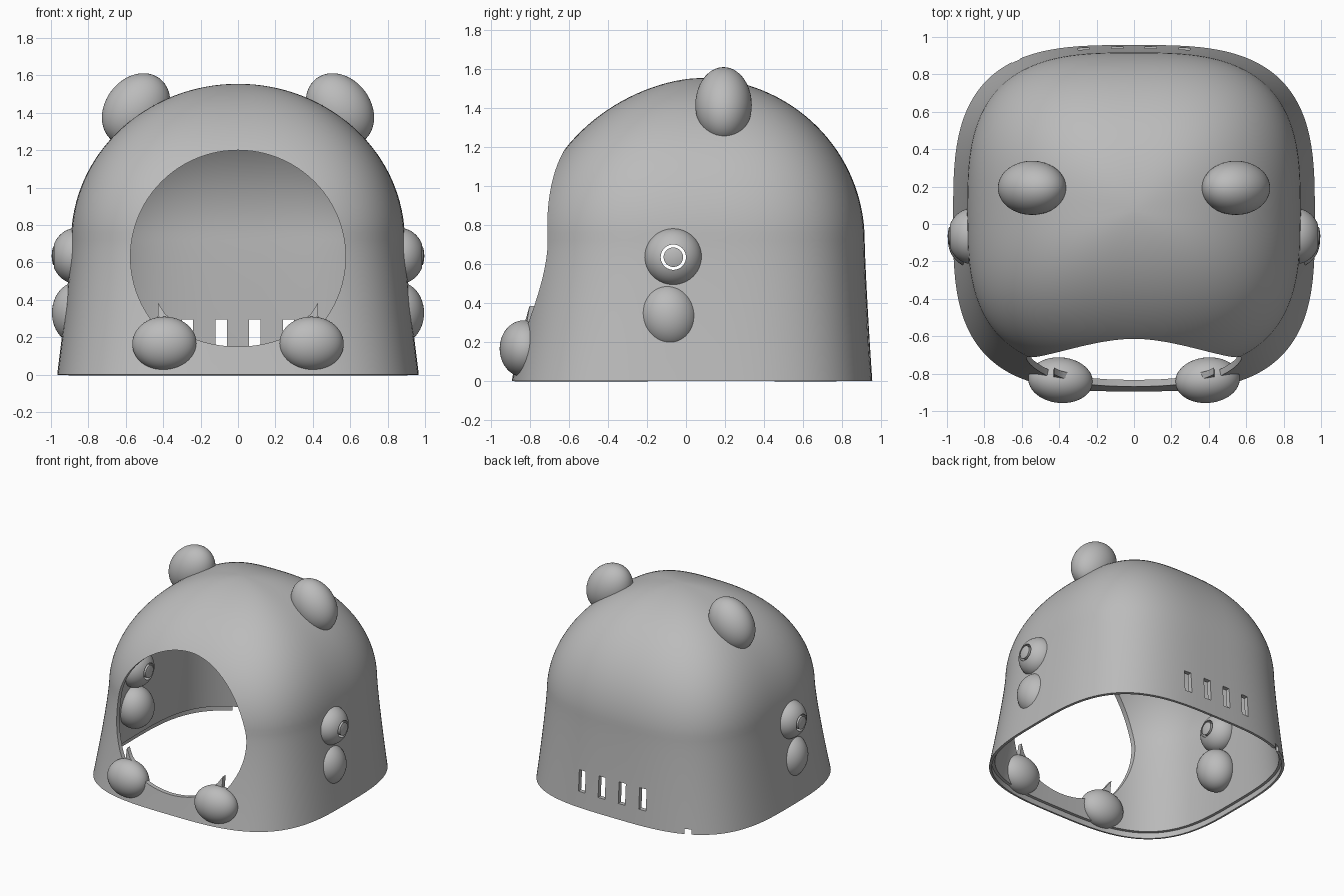
import bpy, bmesh, math
from mathutils import Matrix

cube = bpy.data.objects.get("Cube")
if cube:
    bpy.data.objects.remove(cube, do_unlink=True)

grey = bpy.data.materials.new("plain_grey")
grey.use_nodes = True
grey.diffuse_color = (0.5, 0.5, 0.5, 1)
grey.node_tree.nodes["Principled BSDF"].inputs["Base Color"].default_value = (0.5, 0.5, 0.5, 1)


def finish(name, bm):
    bmesh.ops.recalc_face_normals(bm, faces=bm.faces)
    mesh = bpy.data.meshes.new(name)
    bm.to_mesh(mesh)
    bm.free()
    mesh.materials.append(grey)
    obj = bpy.data.objects.new(name, mesh)
    bpy.context.collection.objects.link(obj)
    return obj


def activate(obj):
    bpy.ops.object.select_all(action='DESELECT')
    obj.select_set(True)
    bpy.context.view_layer.objects.active = obj


def smooth(obj, angle=35):
    activate(obj)
    bpy.ops.object.shade_smooth_by_angle(angle=math.radians(angle))


def ellipsoid(name, centre, radii, axis='Y', tilt=0):
    bm = bmesh.new()
    m = (Matrix.Translation(centre) @ Matrix.Rotation(math.radians(tilt), 4, axis)
         @ Matrix.Diagonal((*radii, 1)))
    bmesh.ops.create_uvsphere(bm, u_segments=48, v_segments=24, radius=1, matrix=m)
    smooth(finish(name, bm))


def prism(name, points, shift):
    """Extrude a flat outline by a vector."""
    bm = bmesh.new()
    face = bm.faces.new([bm.verts.new(p) for p in points])
    new = bmesh.ops.extrude_face_region(bm, geom=[face])["geom"]
    bmesh.ops.translate(bm, vec=shift,
                        verts=[v for v in new if isinstance(v, bmesh.types.BMVert)])
    return finish(name, bm)


def box(name, centre, size, turn=0):
    bm = bmesh.new()
    m = (Matrix.Translation(centre) @ Matrix.Rotation(math.radians(turn), 4, 'Z')
         @ Matrix.Diagonal((*size, 1)))
    bmesh.ops.create_cube(bm, size=1, matrix=m)
    return finish(name, bm)


def lathe_x(name, profile, centre):
    """Spin (x, radius) points round an axis parallel to x."""
    bm = bmesh.new()
    verts = [bm.verts.new((x, r, 0)) for x, r in profile]
    edges = [bm.edges.new((a, b)) for a, b in zip(verts, verts[1:] + verts[:1])]
    bmesh.ops.spin(bm, geom=verts + edges, cent=(0, 0, 0), axis=(1, 0, 0),
                   angle=math.tau, steps=48)
    bmesh.ops.remove_doubles(bm, verts=bm.verts, dist=1e-5)
    bmesh.ops.translate(bm, vec=centre, verts=bm.verts)
    smooth(finish(name, bm))


# Shell: rounded-square rings, a flared skirt under an elliptical dome
EQUATOR, TOP, SEG = 0.72, 1.555, 128


def power(v, n):
    return math.copysign(abs(v) ** (2 / n), v)


def ring(z, inset=0):
    """Rounded-square outline of the shell at height z."""
    if z <= EQUATOR:
        t = z / EQUATOR
        s = 1 - (1 - t) ** 1.25
        rx, back, front = 0.967 - 0.075 * s, 0.927 - 0.079 * s, 0.925 - 0.063 * s
        cy, n = 0.03 + 0.04 * s, 3.2 - 0.2 * t
    else:
        t = (z - EQUATOR) / (TOP - EQUATOR)
        k = math.sqrt(1 - t * t)
        rx, back, front = 0.892 * k, 0.848 * k, 0.862 * k ** 1.15
        cy, n = 0.07, 3 - 0.15 * t
    points = []
    for i in range(SEG):
        a = math.tau * i / SEG
        ry = back if math.sin(a) > 0 else front
        points.append(((rx - inset) * power(math.cos(a), n),
                       cy + (ry - inset) * power(math.sin(a), n), z))
    return points


bm = bmesh.new()
heights = [EQUATOR * i / 16 for i in range(16)]
heights += [EQUATOR + (TOP - EQUATOR) * math.sin(math.pi / 2 * i / 32) for i in range(32)]
rows = [[bm.verts.new(p) for p in ring(z)] for z in heights]
for low, high in zip(rows, rows[1:]):
    for i in range(SEG):
        j = (i + 1) % SEG
        bm.faces.new((low[i], low[j], high[j], high[i]))
peak = bm.verts.new((0, 0.07, TOP))
for i in range(SEG):
    bm.faces.new((rows[-1][i], rows[-1][(i + 1) % SEG], peak))
shell = finish("shell", bm)
wall = shell.modifiers.new("wall", 'SOLIDIFY')
wall.thickness = 0.035
wall.offset = -1

# Face hole outline: round above, shallower below, with a tooth left on each side
half = []
for i in range(49):
    a = math.pi / 2 - math.pi * i / 48
    x = 0.575 * math.cos(a)
    if a > 0 or x > 0.43:
        half.append((x, 0.63 + 0.57 * math.sin(a)))
    elif x < 0.26:
        half.append((x, 0.63 + 0.48 * math.sin(a)))
    if a < 0 and x > 0.43:
        tooth_at = len(half)
half[tooth_at:tooth_at] = [(0.43, 0.25), (0.428, 0.385), (0.39, 0.325), (0.32, 0.27)]
outline = half + [(-x, z) for x, z in reversed(half[1:-1])]

# Openings: face hole, back vents, rim rebate and notch, ear-piece bores
cutters = [prism("face_cutter", [(x, -1.5, z) for x, z in outline], (0, 1.3, 0)),
           prism("rebate_cutter", ring(0, 0.018), (0, 0, 0.04)),
           box("notch_cutter", (-0.62, 0.86, 0), (0.05, 0.3, 0.08), 35)]
bm = bmesh.new()
bm.from_mesh(cutters[1].data)
for v in bm.verts:
    if v.co.z < 0.01:
        v.co.z = -0.05
bm.to_mesh(cutters[1].data)
bm.free()
for x in (-0.27, -0.09, 0.09, 0.27):
    cutters.append(box("vent_cutter", (x, 0.95, 0.21), (0.06, 0.4, 0.17)))
SIDE_X, SIDE_Y, SIDE_Z = 0.866, -0.065, 0.635
for side in (-1, 1):
    bm = bmesh.new()
    m = Matrix.Translation((side * 0.9, SIDE_Y, SIDE_Z)) @ Matrix.Rotation(math.pi / 2, 4, 'Y')
    bmesh.ops.create_cone(bm, cap_ends=True, segments=48, radius1=0.066, radius2=0.066,
                          depth=0.4, matrix=m)
    cutters.append(finish("bore_cutter", bm))
for c in cutters:
    c.hide_render = True
    cut = shell.modifiers.new("cut", 'BOOLEAN')
    cut.operation, cut.solver, cut.object = 'DIFFERENCE', 'EXACT', c
activate(shell)
for mod in list(shell.modifiers):
    bpy.ops.object.modifier_apply(modifier=mod.name)
for c in cutters:
    bpy.data.objects.remove(c, do_unlink=True)
smooth(shell, 30)


def arc(r0, r1):
    """Elliptical knob profile between two radii, outer side then inner side."""
    R, DEPTH = 0.149, 0.13
    a0, a1 = math.asin(r0 / R), math.asin(r1 / R)
    angles = [a0 + (a1 - a0) * i / 14 for i in range(15)]
    front = [(DEPTH * math.cos(a), R * math.sin(a)) for a in angles]
    back = [(-x, r) for x, r in reversed(front)]
    return front + (back[1:] if r1 == R else back)


# Mirrored parts: ears, paws and side knobs
for side, label in ((1, "left"), (-1, "right")):
    ellipsoid(label + "_ear", (side * 0.545, 0.193, 1.417), (0.209, 0.145, 0.166),
              'Y', side * 53)
    ellipsoid(label + "_paw", (side * 0.393, -0.835, 0.165), (0.173, 0.122, 0.145),
              'Z', side * 5)
    knob = (side * SIDE_X, SIDE_Y, SIDE_Z)
    lathe_x(label + "_knob_ring", arc(0.065, 0.149), knob)
    lathe_x(label + "_knob_centre", arc(0, 0.05), knob)
    ellipsoid(label + "_lower_pad", (side * 0.856, -0.087, 0.33), (0.139, 0.148, 0.168),
              'X', 12)
